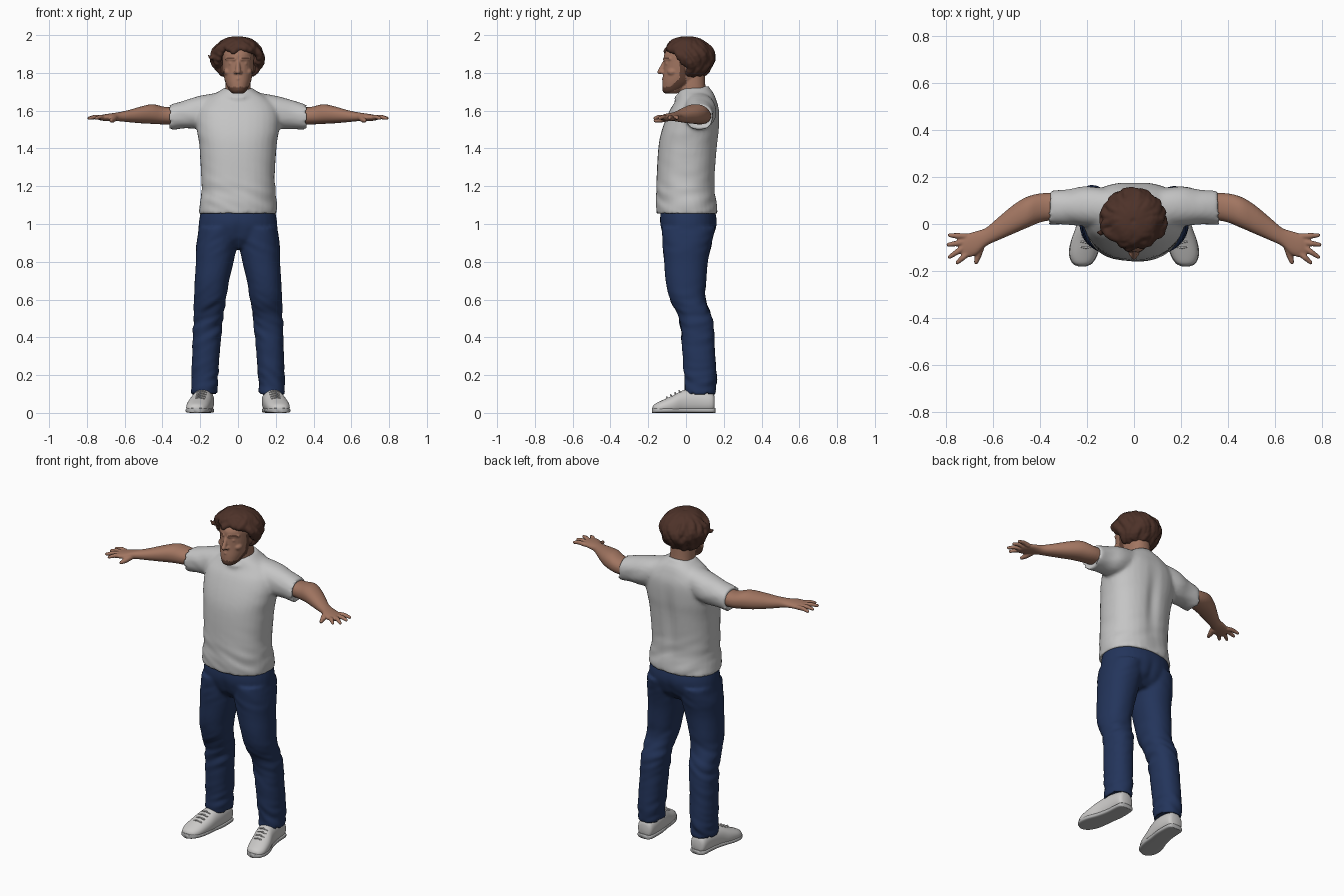
import bpy, bmesh, math, random
from mathutils import Matrix, Vector, noise

random.seed(4)
if "Cube" in bpy.data.objects:
    bpy.data.objects.remove(bpy.data.objects["Cube"])


def material(name, *rgb):
    m = bpy.data.materials.new(name)
    m.use_nodes = True
    m.diffuse_color = (*rgb, 1)
    bsdf = m.node_tree.nodes["Principled BSDF"]
    bsdf.inputs["Base Color"].default_value = (*rgb, 1)
    bsdf.inputs["Roughness"].default_value = 0.8
    return m


SHIRT = material("light grey cotton", 0.56, 0.56, 0.56)
DENIM = material("navy denim", 0.017, 0.035, 0.105)
SKIN = material("tan skin", 0.36, 0.18, 0.12)
HAIR = material("dark brown hair", 0.075, 0.032, 0.022)
BEARD = material("brown stubble", 0.12, 0.055, 0.036)
SHOE = material("off white leather", 0.60, 0.59, 0.58)
SOLE = material("grey rubber", 0.45, 0.45, 0.45)


def spline(a, b, c, d, t):
    return 0.5 * (2 * b + (c - a) * t + (2 * a - 5 * b + 4 * c - d) * t * t
                  + (3 * b - a - 3 * c + d) * t ** 3)


def bridge(bm, rings):
    """Join rings of points into a closed skin."""
    rings = [[bm.verts.new(p) for p in ring] for ring in rings]
    for a, b in zip(rings, rings[1:]):
        for k in range(len(a)):
            bm.faces.new((a[k], a[k - 1], b[k - 1], b[k]))
    bm.faces.new(rings[0])
    bm.faces.new(rings[-1])


def loft(bm, axis, sections, side=1, power=2.2, n=32, steps=4):
    """Skin of super-ellipses: (distance, centre u, centre v, radius u, radius v)."""
    s, last = sections, len(sections) - 1
    rows = []
    for i in range(last):
        quad = [s[max(i - 1, 0)], s[i], s[i + 1], s[min(i + 2, last)]]
        rows += [[spline(*p, k / steps) for p in zip(*quad)] for k in range(steps)]
    rows.append(s[-1])
    rings = []
    for d, cu, cv, ru, rv in rows:
        ring = []
        for k in range(n):
            c, w = math.cos(math.tau * k / n), math.sin(math.tau * k / n)
            u = cu + ru * math.copysign(abs(c) ** (2 / power), c)
            v = cv + rv * math.copysign(abs(w) ** (2 / power), w)
            x, y, z = {"x": (d, u, v), "y": (u, d, v), "z": (u, v, d)}[axis]
            ring.append((side * x, y, z))
        rings.append(ring)
    bridge(bm, rings)


def tube(bm, points, radii, n=10):
    """Round-ended tapered tube along a path."""
    pts = [Vector(p) for p in points]
    head, tail = (pts[1] - pts[0]).normalized(), (pts[-1] - pts[-2]).normalized()
    caps = [(math.sin(t), math.cos(t)) for t in (1.3, .9, .45)]
    rows = [(pts[0] - head * radii[0] * a, radii[0] * b, head) for a, b in caps]
    for i, p in enumerate(pts):
        along = pts[min(i + 1, len(pts) - 1)] - pts[max(i - 1, 0)]
        rows.append((p, radii[i], along.normalized()))
    rows += [(pts[-1] + tail * radii[-1] * a, radii[-1] * b, tail) for a, b in caps[::-1]]
    u, rings = head.orthogonal(), []
    for p, r, t in rows:
        u = (u - t * u.dot(t)).normalized()
        v = t.cross(u)
        rings.append([p + r * (u * math.cos(math.tau * k / n) + v * math.sin(math.tau * k / n))
                      for k in range(n)])
    bridge(bm, rings)


def blob(bm, centre, radii):
    m = Matrix.Translation(centre) @ Matrix.Diagonal((*radii, 1))
    bmesh.ops.create_icosphere(bm, subdivisions=3, radius=1, matrix=m)


def finish(bm, name, mats, voxel=None, smooth=3, warp=None, rule=None):
    """Fuse the pieces, then shape and colour the skin by rules."""
    bmesh.ops.recalc_face_normals(bm, faces=bm.faces)
    mesh = bpy.data.meshes.new(name)
    bm.to_mesh(mesh)
    bm.free()
    ob = bpy.data.objects.new(name, mesh)
    bpy.context.collection.objects.link(ob)
    if voxel:
        fuse = ob.modifiers.new("fuse", "REMESH")
        fuse.mode, fuse.voxel_size = "VOXEL", voxel
        relax = ob.modifiers.new("relax", "SMOOTH")
        relax.factor, relax.iterations = 0.5, smooth
        dg = bpy.context.evaluated_depsgraph_get()
        ob.data = bpy.data.meshes.new_from_object(ob.evaluated_get(dg))
        ob.modifiers.clear()
    ob.data.materials.clear()
    for m in mats:
        ob.data.materials.append(m)
    if warp:
        normals = [v.normal.copy() for v in ob.data.vertices]
        for v, nrm in zip(ob.data.vertices, normals):
            v.co += warp(v.co.copy(), nrm)
    for f in ob.data.polygons:
        f.use_smooth = True
        f.material_index = rule(f.center) if rule else 0
    ob.data.update()


def bump(x, width):
    return math.exp(-(x / width) ** 2)


# T-shirt: body, two sleeves with recessed openings, and collar
bm = bmesh.new()
loft(bm, "z", [(1.08, 0, .005, .17, .13), (1.055, 0, .005, .195, .15),
               (1.065, 0, .005, .207, .162), (1.2, 0, -.002, .195, .155),
               (1.4, 0, .01, .203, .157), (1.5, 0, .025, .218, .152),
               (1.6, 0, .045, .215, .132), (1.66, 0, .055, .17, .105),
               (1.7, 0, .052, .105, .09), (1.72, 0, .05, .075, .07)], power=2.3)
for s in (1, -1):
    loft(bm, "x", [(.08, .065, 1.62, .08, .08), (.2, .075, 1.594, .085, .085),
                   (.28, .072, 1.58, .074, .076), (.35, .07, 1.566, .073, .069),
                   (.365, .07, 1.566, .07, .066), (.35, .07, 1.566, .055, .052)], s)
turns = [math.tau * k / 24 for k in range(25)]
tube(bm, [(.08 * math.sin(t), .03 + .083 * math.cos(t), 1.695 + .028 * math.cos(t))
          for t in turns], [.011] * 25)


def cloth_folds(p, n):
    low = bump(p.z - 1.12, .12) + .6 * bump(abs(p.x) - .27, .08)
    fold = noise.noise(Vector((p.x * 7, p.y * 7, p.z * 20 + p.x * 8)))
    spine = -.014 * bump(p.x, .035) * bump(p.z - 1.38, .17) if p.y > .08 else 0
    return n * (.007 * low * fold + spine)


finish(bm, "t_shirt", [SHIRT], .011, 4, cloth_folds)

# Jeans: hips and two legs
bm = bmesh.new()
loft(bm, "z", [(.87, 0, .01, .13, .08), (.92, 0, .012, .20, .125), (1, 0, .013, .208, .151),
               (1.075, 0, .01, .195, .143)])
for s in (1, -1):
    loft(bm, "z", [(.12, .177, .075, .05, .06), (.095, .177, .075, .064, .078),
                   (.11, .177, .075, .068, .083), (.2, .175, .075, .071, .086),
                   (.35, .168, .065, .074, .087), (.5, .158, .052, .08, .087),
                   (.6, .148, .01, .085, .094), (.7, .138, 0, .091, .108),
                   (.8, .123, 0, .1, .116), (.88, .115, .005, .107, .128),
                   (.98, .105, .013, .103, .142)], s)


def denim_folds(p, n):
    weight = bump(p.z - .5, .14) + 1.1 * bump(p.z - .16, .09) + .5 * bump(p.z - .9, .06)
    fold = noise.noise(Vector((p.x * 9, p.y * 9, p.z * 26 + abs(p.x) * 14)))
    fly = -.006 * bump(p.x, .02) * bump(p.z - .95, .06)
    return n * (.008 * weight * fold + fly)


finish(bm, "jeans", [DENIM], .01, 3, denim_folds)

# Shoes with soles and laces
for s, label in ((1, "left"), (-1, "right")):
    bm = bmesh.new()
    loft(bm, "y", [(.152, .178, .05, .03, .035), (.135, .178, .055, .048, .055),
                   (.06, .18, .06, .054, .066), (-.01, .19, .055, .057, .066),
                   (-.07, .205, .04, .062, .052), (-.13, .216, .028, .058, .037),
                   (-.165, .22, .022, .04, .025), (-.177, .221, .02, .015, .012)], s)
    for v in bm.verts:
        v.co.z = max(v.co.z, .006)
    finish(bm, label + "_shoe", [SHOE])
    bm = bmesh.new()
    loft(bm, "y", [(.155, .178, .013, .028, .013), (.138, .178, .013, .048, .013),
                   (.05, .18, .013, .053, .013), (-.02, .193, .013, .056, .013),
                   (-.08, .207, .013, .064, .013), (-.13, .216, .013, .061, .013),
                   (-.168, .22, .013, .042, .013), (-.181, .221, .013, .015, .013)],
         s, power=4)
    finish(bm, label + "_sole", [SOLE])
    bm = bmesh.new()
    for k in range(4):
        y, z, x = -.03 - .022 * k, .117 - .011 * k, .193 + .004 * k
        tube(bm, [(s * (x - .026), y, z - .01), (s * x, y - .006, z),
                  (s * (x + .026), y, z - .01)], [.004] * 3)
    finish(bm, label + "_laces", [SHOE])

# Arms with palms, fingers and thumbs
for s, label in ((1, "left"), (-1, "right")):
    bm = bmesh.new()
    loft(bm, "x", [(.28, .075, 1.575, .055, .045), (.38, .072, 1.573, .06, .046),
                   (.45, .052, 1.582, .066, .052), (.51, .022, 1.578, .062, .045),
                   (.58, -.022, 1.571, .048, .032), (.63, -.055, 1.568, .039, .024),
                   (.67, -.08, 1.566, .05, .02), (.71, -.092, 1.563, .05, .017),
                   (.735, -.096, 1.562, .038, .012)], s)
    for base, tip in (((.715, -.053), (.785, -.048)), ((.725, -.078), (.79, -.088)),
                      ((.725, -.1), (.785, -.14)), ((.705, -.122), (.752, -.164))):
        mid = [(a + b) / 2 for a, b in zip(base, tip)]
        tube(bm, [(s * base[0], base[1], 1.563), (s * mid[0], mid[1], 1.567),
                  (s * tip[0], tip[1], 1.56)], [.0135, .0125, .009])
    tube(bm, [(s * .655, -.1, 1.56), (s * .665, -.138, 1.55), (s * .672, -.162, 1.547)],
         [.018, .0145, .01])
    finish(bm, label + "_arm", [SKIN], .0045, 3)

# Head with neck, nose, brows, lips and ears
bm = bmesh.new()
loft(bm, "z", [(1.6, 0, .045, .085, .07), (1.68, 0, .038, .07, .07),
               (1.74, 0, .03, .066, .072), (1.82, 0, .03, .062, .07)])
loft(bm, "z", [(1.69, 0, -.08, .025, .03), (1.705, 0, -.07, .045, .053),
               (1.75, 0, -.035, .067, .09), (1.8, 0, -.012, .078, .108),
               (1.86, 0, .005, .084, .122), (1.9, 0, .005, .083, .12),
               (1.94, 0, .012, .07, .095), (1.965, 0, .015, .04, .05)])
tube(bm, [(0, -.112, 1.862), (0, -.138, 1.806)], [.009, .014])
blob(bm, (0, -.108, 1.712), (.024, .018, .018))
for s in (1, -1):
    tube(bm, [(s * .018, -.113, 1.872), (s * .06, -.083, 1.875)], [.01, .009])
    tube(bm, [(0, -.122, 1.768), (s * .022, -.108, 1.765)], [.007, .004])
    blob(bm, (s * .014, -.124, 1.803), (.01, .012, .009))
    blob(bm, (s * .036, -.098, 1.849), (.015, .012, .008))
    blob(bm, (s * .05, -.07, 1.805), (.026, .03, .022))
    blob(bm, (s * .085, .012, 1.825), (.009, .02, .032))


def stubble(c):
    x, y, z = abs(c.x), c.y, c.z
    jaw = y < 0 and 1.69 + (y + .1) * .45 < z < 1.725 + max(0, y + .085) * .9
    sideburn = x > .055 and -.035 < y < 0 and 1.74 < z < 1.87
    brow = .016 < x < .062 and 1.872 < z < 1.882 and y < -.07
    return int(jaw or sideburn or brow)


finish(bm, "head", [SKIN, BEARD], .005, 3, rule=stubble)

# Hair: a core wrapped in wavy locks falling from the crown
bm = bmesh.new()
blob(bm, (0, .042, 1.873), (.108, .09, .1))
locks = 38
for k in range(locks):
    a = math.tau * (k + .5) / locks - math.pi
    side = abs(math.degrees(a))
    limit = 62 if side < 45 else min(138, 62 + (side - 45) * 1.35)
    limit += random.uniform(-7, 7)
    phase, wave = random.uniform(0, 6), random.uniform(.04, .08)
    path, radii = [], []
    for j in range(13):
        polar = math.radians(8 + (limit - 8) * j / 12)
        swing = a + .13 * math.sin(phase + j * .75)
        reach = .12 * math.sin(polar) * (1 + wave * math.sin(phase * 2 + j * .9))
        path.append((reach * math.sin(swing) - .003, .012 - reach * math.cos(swing),
                     1.877 + .103 * math.cos(polar)))
        radii.append(.014 + .008 * math.sin(math.pi * j / 15))
    tube(bm, path, radii)
# Loose curl at the temple
tube(bm, [(-.115, -.02, 1.89), (-.145, -.04, 1.878), (-.158, -.035, 1.893)],
     [.018, .011, .005])
finish(bm, "hair", [HAIR], .006, 2)
